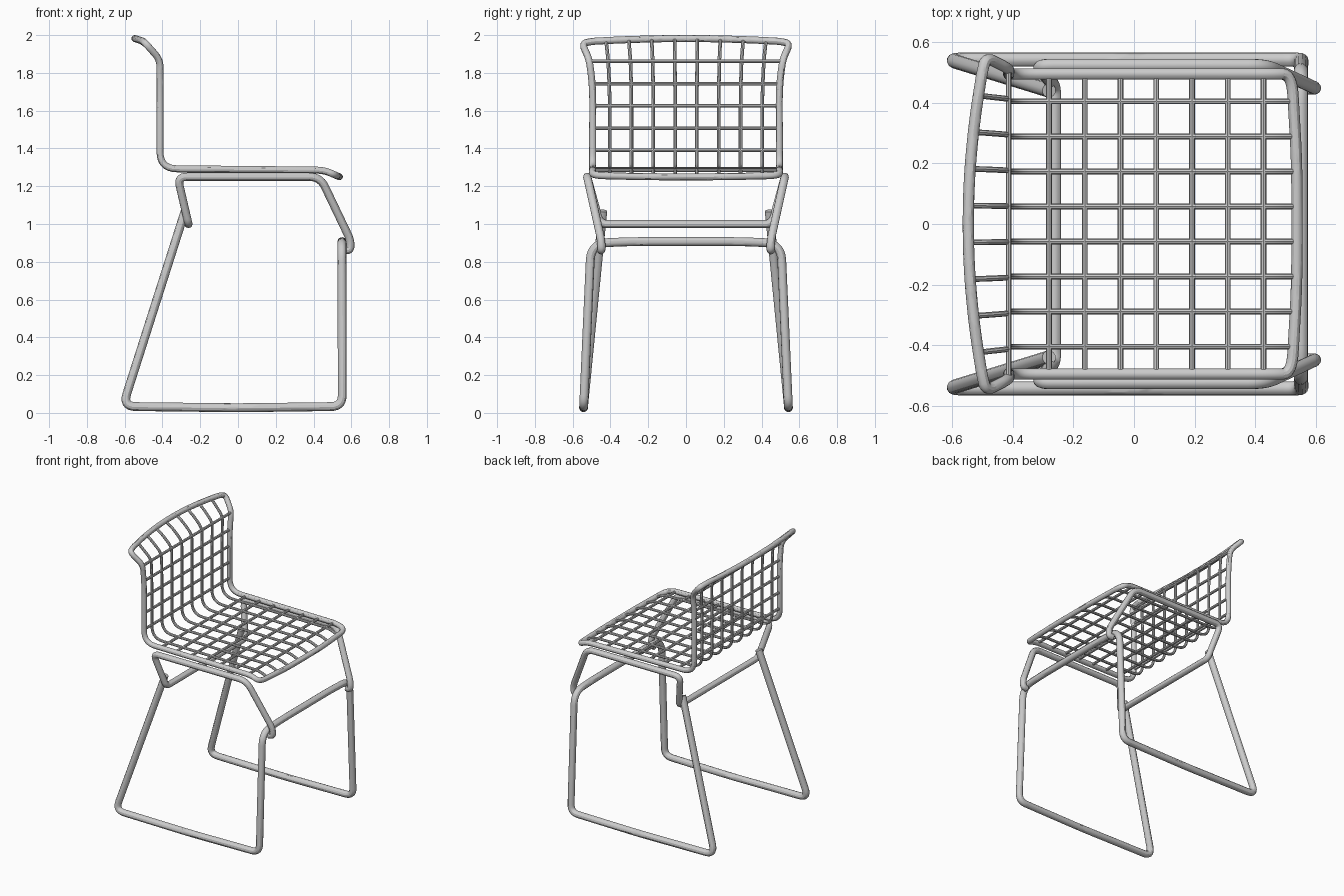
import bpy
from mathutils import Vector

if "Cube" in bpy.data.objects:
    bpy.data.objects.remove(bpy.data.objects["Cube"])


def fillet(points, radii, closed=False):
    """Round every corner of a polyline with a short quadratic arc."""
    pts = [Vector(p) for p in points]
    n, out = len(pts), []
    for i, p in enumerate(pts):
        r = radii[i] if isinstance(radii, (list, tuple)) else radii
        if (not closed and i in (0, n - 1)) or r == 0:
            out.append(p)
            continue
        a, b = pts[i - 1] - p, pts[(i + 1) % n] - p
        a = p + a.normalized() * min(r, a.length * 0.48)
        b = p + b.normalized() * min(r, b.length * 0.48)
        for k in range(8):
            t = k / 7
            out.append(a * (1 - t) ** 2 + p * 2 * t * (1 - t) + b * t * t)
    return out


def tubes(name, paths, radius, sides=4, closed=False):
    """Sweep round tubes along a set of paths as one mesh object."""
    cu = bpy.data.curves.new(name, 'CURVE')
    cu.dimensions = '3D'
    cu.bevel_depth = radius
    cu.bevel_resolution = sides
    cu.use_fill_caps = True
    for path in paths:
        sp = cu.splines.new('POLY')
        sp.points.add(len(path) - 1)
        for q, p in zip(sp.points, path):
            q.co = (*p, 1)
        sp.use_cyclic_u = closed
    ob = bpy.data.objects.new(name, cu)
    bpy.context.collection.objects.link(ob)
    bpy.ops.object.select_all(action='DESELECT')
    ob.select_set(True)
    bpy.context.view_layer.objects.active = ob
    bpy.ops.object.convert(target='MESH')
    bpy.ops.object.shade_smooth_by_angle()
    return ob


def mirrored(half):
    """Extend a half path with its reflection across y = 0."""
    return half + [(x, -y, z) for x, y, z in reversed(half)]


# Sled base: back legs, floor runners, front legs and front crossbar
half = [(-0.28, 0.44, 1.07), (-0.61, 0.542, 0.034), (0, 0.542, 0.027),
        (0.552, 0.542, 0.034), (0.55, 0.503, 0.897), (0.55, 0.30, 0.907)]
radii = [0, 0.07, 0.1, 0.06, 0.09, 0.1]
tubes("sled_base", [fillet(mirrored(half), radii + radii[::-1])], 0.0235)

# Seat support: hooked front ends, side rails and rear crossbar
half = [(0.565, 0.45, 0.86), (0.597, 0.447, 0.865), (0.593, 0.45, 0.92),
        (0.435, 0.523, 1.25), (-0.32, 0.523, 1.25), (-0.262, 0.455, 1.0)]
radii = [0, 0.03, 0.03, 0.06, 0.05, 0.035]
tubes("seat_support", [fillet(mirrored(half), radii + radii[::-1])], 0.0215)


# Bowed upper edge of the backrest
def top_edge(y):
    s = (y / 0.53) ** 2
    return (-0.547 + 0.052 * s, y, 1.982 - 0.017 * s)


# Shell frame: one closed loop round seat and backrest
half = [(0.537, 0.2, 1.25), (0.52, 0.495, 1.257), (0.455, 0.495, 1.285),
        (-0.413, 0.495, 1.293), (-0.413, 0.493, 1.72), (-0.413, 0.512, 1.87),
        (-0.488, 0.55, 1.955), top_edge(0.50), top_edge(0.35),
        top_edge(0.2), top_edge(0.07)]
radii = [0.1, 0.07, 0.05, 0.09, 0.1, 0.04, 0.04, 0.03, 0.07, 0.07, 0.07]
tubes("shell_frame",
      [fillet(mirrored(half), radii + radii[::-1], closed=True)],
      0.0185, closed=True)

# Long wires running from the front edge up to the top edge
long_wires = []
for i in range(8):
    y = (i - 3.5) * 0.1155
    path = [(0.535, y, 1.25), (0.455, y, 1.285), (-0.413, y, 1.293),
            (-0.413, y, 1.70), (-0.413, y * 1.02, 1.87),
            (-0.488, y * 1.04, 1.945), top_edge(y * 1.05)]
    long_wires.append(fillet(path, [0, 0.05, 0.09, 0.08, 0.04, 0.04, 0]))
tubes("long_wires", long_wires, 0.0095, 2)

# Cross wires on the seat and on the backrest
cross_wires = []
for i in range(7):
    x = -0.28 + i * 0.1178
    z = 1.293 - 0.009 * (x + 0.413)
    cross_wires.append([(x, -0.49, z), (x, 0.49, z)])
for i in range(5):
    z = 1.39 + i * 0.1178
    w = 0.51 if i == 4 else 0.49
    cross_wires.append([(-0.413, -w, z), (-0.413, w, z)])
tubes("cross_wires", cross_wires, 0.0095, 2)
